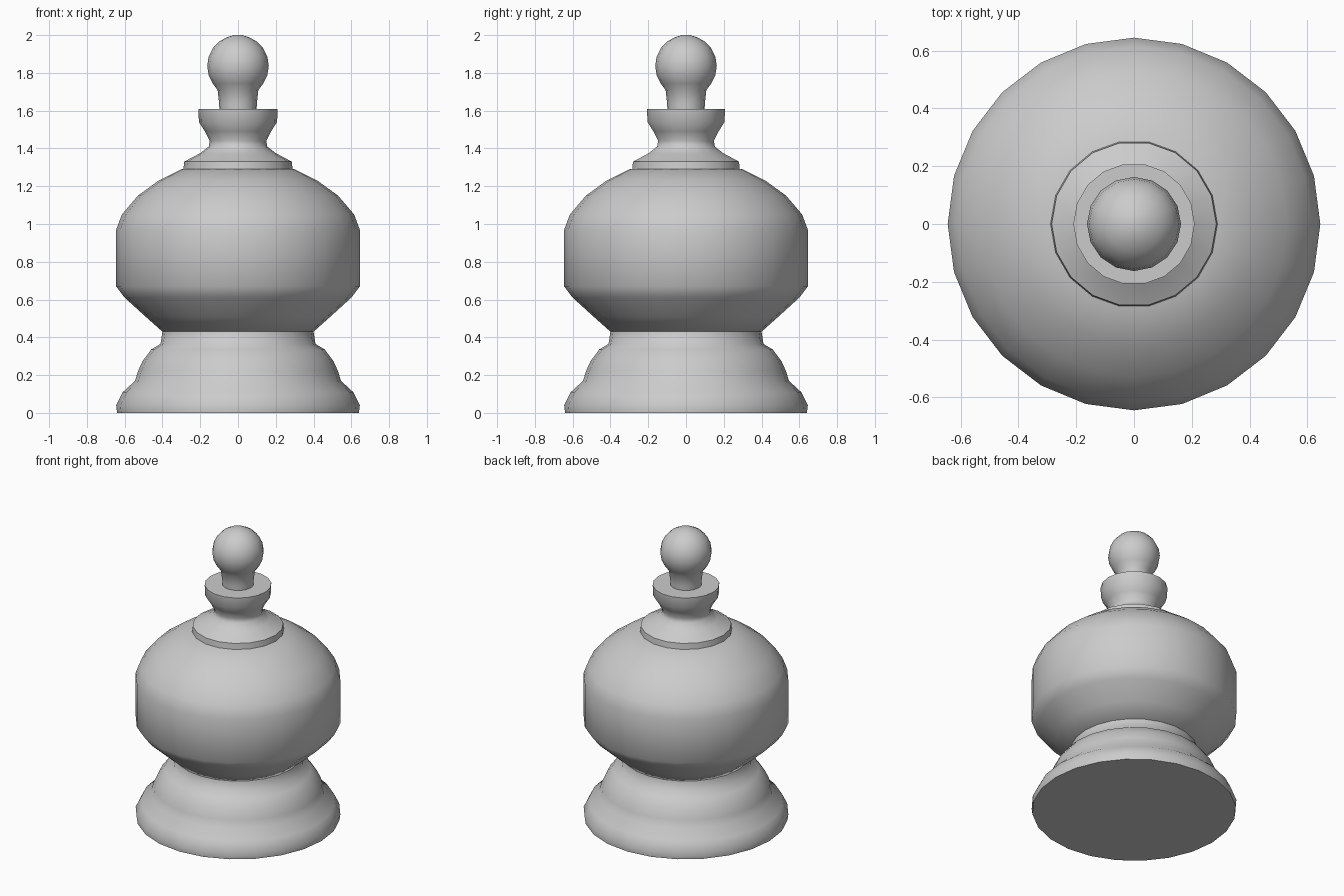
import bpy, bmesh
from math import sin, cos, pi, radians

cube = bpy.data.objects.get("Cube")
if cube:
    bpy.data.objects.remove(cube, do_unlink=True)

grey = bpy.data.materials.new("light grey")
grey.use_nodes = True
colour = (0.6, 0.6, 0.6, 1)
grey.diffuse_color = colour
grey.node_tree.nodes["Principled BSDF"].inputs["Base Color"].default_value = colour


def turned(name, profile, sides, sharp=45):
    """Spin a (radius, height) profile around z and cap both ends."""
    bm = bmesh.new()
    rings = [[bm.verts.new((r * cos(2 * pi * i / sides), r * sin(2 * pi * i / sides), z))
              for i in range(sides)] for r, z in profile]
    for low, high in zip(rings, rings[1:]):
        for i in range(sides):
            j = (i + 1) % sides
            bm.faces.new((low[i], low[j], high[j], high[i]))
    bm.faces.new(rings[0][::-1])
    bm.faces.new(rings[-1])
    mesh = bpy.data.meshes.new(name)
    bm.to_mesh(mesh)
    bm.free()
    mesh.materials.append(grey)
    obj = bpy.data.objects.new(name, mesh)
    bpy.context.collection.objects.link(obj)
    bpy.ops.object.select_all(action="DESELECT")
    obj.select_set(True)
    bpy.context.view_layer.objects.active = obj
    bpy.ops.object.shade_smooth_by_angle(angle=radians(sharp))


# Stepped foot with a rounded lip
turned("base", [(0.64, 0), (0.645, 0.04), (0.61, 0.11), (0.545, 0.17), (0.53, 0.22),
                (0.505, 0.275), (0.46, 0.335), (0.41, 0.365), (0.4, 0.43)], 24, 60)

# Wide bulbous body with a straight waistband
turned("body", [(0.4, 0.43), (0.49, 0.51), (0.6, 0.61), (0.645, 0.67), (0.645, 0.97),
                (0.615, 1.05), (0.53, 1.15), (0.42, 1.23), (0.3, 1.29)], 24, 60)

# Shoulder step, narrow neck and flared collar
turned("collar", [(0.29, 1.28), (0.285, 1.33), (0.2, 1.375), (0.155, 1.41), (0.15, 1.44),
                  (0.175, 1.49), (0.207, 1.54), (0.21, 1.61)], 18)

# Finial stem running into a ball
radius, centre = 0.163, 1.837
ball = [(radius * cos(a), centre + radius * sin(a))
        for a in (radians(-35 + 17.5 * k) for k in range(7))]
turned("finial", [(0.098, 1.59), (0.1, 1.64), (0.108, 1.71)] + ball + [(0.02, 2.0)], 16, 60)
